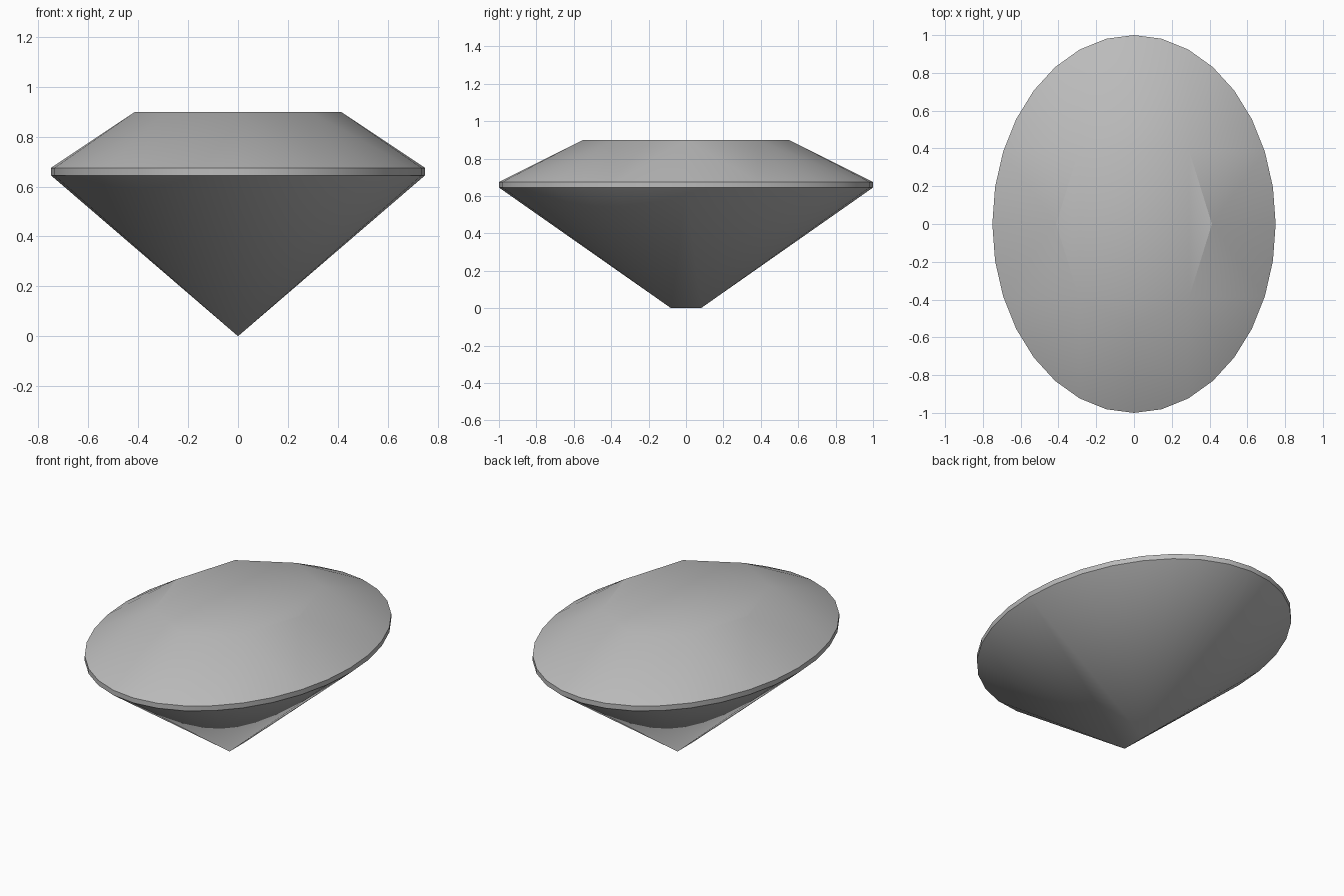
import bpy, bmesh, math

cube = bpy.data.objects.get("Cube")
if cube:
    bpy.data.objects.remove(cube, do_unlink=True)

SIDES, FACETS = 32, 8
STEP = SIDES // FACETS
HALF_WIDTH, HALF_LENGTH = 0.75, 1.0
TABLE_SCALE, KEEL = 0.55, 0.08

mat = bpy.data.materials.new("gem grey")
mat.use_nodes = True
colour = (0.5, 0.5, 0.5, 1)
mat.diffuse_color = colour
mat.node_tree.nodes["Principled BSDF"].inputs["Base Color"].default_value = colour

bm = bmesh.new()


def oval(count, scale, z):
    angles = [math.tau * i / count for i in range(count)]
    return [bm.verts.new((HALF_WIDTH * scale * math.cos(a),
                          HALF_LENGTH * scale * math.sin(a), z)) for a in angles]


table = oval(FACETS, TABLE_SCALE, 0.9)
upper = oval(SIDES, 1, 0.675)
lower = oval(SIDES, 1, 0.645)
keel_back = bm.verts.new((0, KEEL, 0))
keel_front = bm.verts.new((0, -KEEL, 0))

# Flat table
bm.faces.new(table)

# Crown: a fan around each table corner, joined by a facet under each table edge
for k in range(FACETS):
    for j in range(-STEP // 2, STEP // 2):
        i = k * STEP + j
        bm.faces.new((table[k], upper[i % SIDES], upper[(i + 1) % SIDES]))
    bm.faces.new((table[k], upper[k * STEP + STEP // 2], table[(k + 1) % FACETS]))

# Girdle band and pavilion fans to the two keel ends
for i in range(SIDES):
    n = (i + 1) % SIDES
    bm.faces.new((upper[i], lower[i], lower[n], upper[n]))
    bm.faces.new((lower[n], lower[i], keel_back if i < SIDES // 2 else keel_front))

# Side facets meeting along the keel
bm.faces.new((lower[0], keel_front, keel_back))
bm.faces.new((lower[SIDES // 2], keel_back, keel_front))

bmesh.ops.recalc_face_normals(bm, faces=bm.faces)
mesh = bpy.data.meshes.new("oval_gem")
bm.to_mesh(mesh)
bm.free()
mesh.materials.append(mat)
gem = bpy.data.objects.new("oval_gem", mesh)
bpy.context.collection.objects.link(gem)

# Smooth shading with crisp girdle and table edges
bpy.ops.object.select_all(action="DESELECT")
gem.select_set(True)
bpy.context.view_layer.objects.active = gem
bpy.ops.object.shade_smooth_by_angle(angle=math.radians(30))
